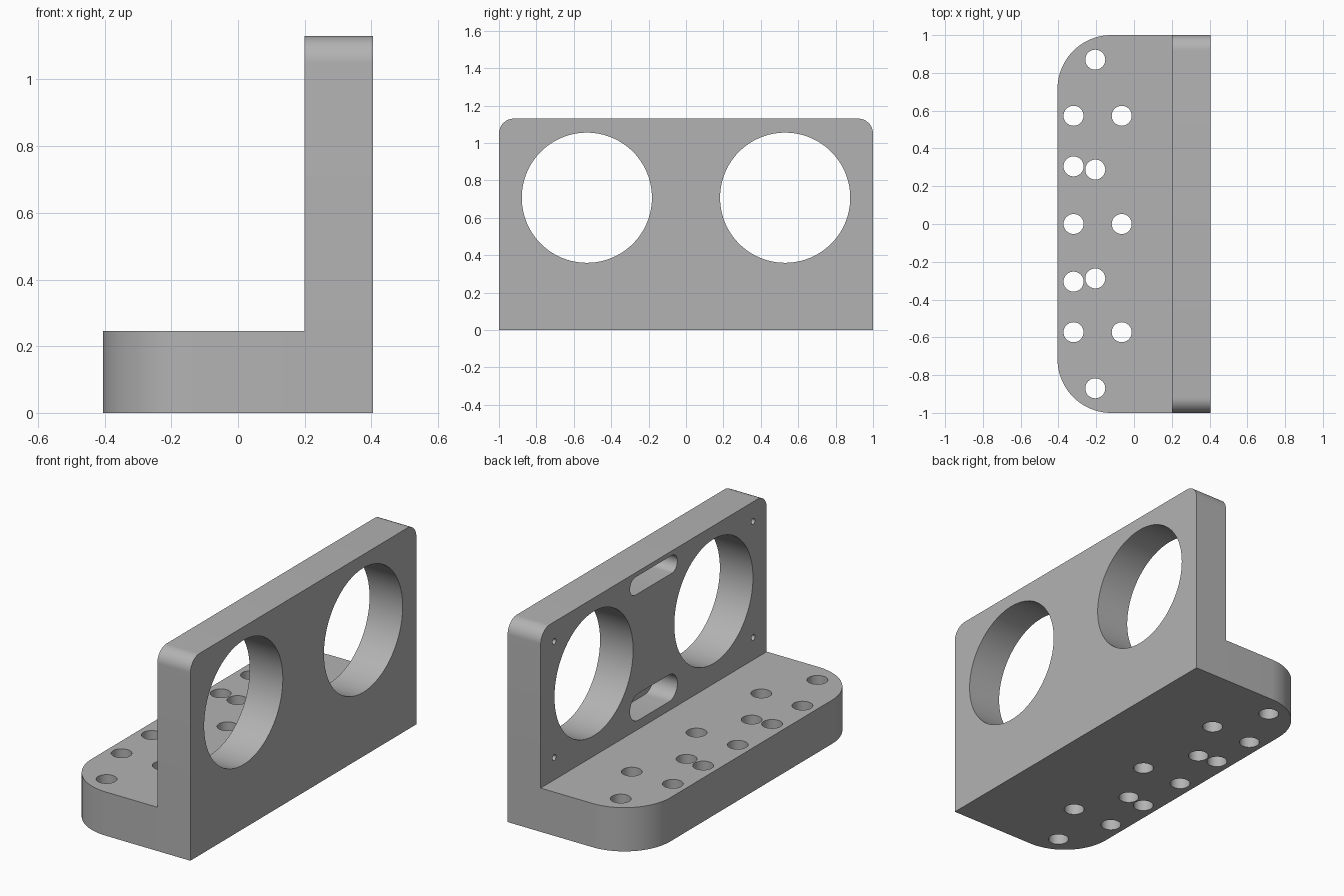
import bpy, bmesh, math
from mathutils import Matrix

cube = bpy.data.objects.get("Cube")
if cube:
    bpy.data.objects.remove(cube, do_unlink=True)

grey = bpy.data.materials.new("plain grey")
grey.use_nodes = True
colour = (0.45, 0.45, 0.45, 1)
grey.diffuse_color = colour
grey.node_tree.nodes["Principled BSDF"].inputs["Base Color"].default_value = colour

# Maps outline coordinates (u, v, depth) to (y, z, x) for wall features
WALL = Matrix(((0, 0, 1, 0), (1, 0, 0, 0), (0, 1, 0, 0), (0, 0, 0, 1)))
BASE = Matrix.Identity(4)


def arc(u, v, r, start, end, steps):
    return [(u + r * math.cos(math.radians(start + (end - start) * i / steps)),
             v + r * math.sin(math.radians(start + (end - start) * i / steps)))
            for i in range(steps + 1)]


def circle(u, v, r, steps=48):
    return arc(u, v, r, 0, 360, steps)[:-1]


def slot(u, v, half_length, r):
    e = half_length - r
    return arc(u + e, v, r, -90, 90, 16) + arc(u - e, v, r, 90, 270, 16)


def prism(bm, outline, low, high, frame):
    """Extrude a closed outline between two depths."""
    bottom = [bm.verts.new(frame @ Matrix.Translation((u, v, low)).translation) for u, v in outline]
    top = [bm.verts.new(frame @ Matrix.Translation((u, v, high)).translation) for u, v in outline]
    n = len(outline)
    bm.faces.new(bottom[::-1])
    bm.faces.new(top)
    for i in range(n):
        j = (i + 1) % n
        bm.faces.new((bottom[i], bottom[j], top[j], top[i]))


def build(name, prisms):
    bm = bmesh.new()
    for p in prisms:
        prism(bm, *p)
    bmesh.ops.recalc_face_normals(bm, faces=bm.faces)
    mesh = bpy.data.meshes.new(name)
    bm.to_mesh(mesh)
    bm.free()
    mesh.materials.append(grey)
    obj = bpy.data.objects.new(name, mesh)
    bpy.context.collection.objects.link(obj)
    return obj


X, INNER, BASE_TOP, TOP = 0.405, 0.2, 0.245, 1.13

# Base plate with two large rounded corners
R = 0.285
footprint = ([(X, -1), (X, 1)] + arc(-X + R, 1 - R, R, 90, 180, 24)
             + arc(-X + R, -1 + R, R, 180, 270, 24))
bracket = build("bracket", [(footprint, 0, BASE_TOP, BASE)])

# Upright wall with rounded top corners
r = 0.08
face = ([(-1, 0), (1, 0)] + arc(1 - r, TOP - r, r, 0, 90, 12)
        + arc(-1 + r, TOP - r, r, 90, 180, 12))
wall = build("upright_wall", [(face, INNER, X, WALL)])

# Wall cuts: two large openings, blind slots and small screw holes
cuts = []
for side in (-1, 1):
    cuts.append((circle(side * 0.53, 0.707, 0.348, 96), 0.1, 0.5, WALL))
    for z in (0.37, 1.02):
        cuts.append((circle(side * 0.88, z, 0.016, 16), 0.15, 0.3, WALL))
cuts.append((slot(0, 0.37, 0.21, 0.075), 0.15, 0.35, WALL))
cuts.append((slot(0, 1.055, 0.21, 0.05), 0.15, 0.35, WALL))

# Mounting holes through the base
holes = [(-0.32, 0), (-0.065, 0)]
for side in (-1, 1):
    holes += [(-0.32, side * 0.305), (-0.205, side * 0.288), (-0.32, side * 0.573),
              (-0.065, side * 0.573), (-0.205, side * 0.87)]
cuts += [(circle(x, y, 0.053, 32), -0.1, 0.4, BASE) for x, y in holes]
cutter = build("hole_cutter", cuts)

# Join the wall to the base, then cut the holes
for other, operation in ((wall, 'UNION'), (cutter, 'DIFFERENCE')):
    mod = bracket.modifiers.new(operation.title(), 'BOOLEAN')
    mod.operation = operation
    mod.solver = 'EXACT'
    mod.object = other
    bpy.ops.object.select_all(action='DESELECT')
    bracket.select_set(True)
    bpy.context.view_layer.objects.active = bracket
    bpy.ops.object.modifier_apply(modifier=mod.name)
    bpy.data.objects.remove(other, do_unlink=True)

bpy.ops.object.shade_smooth_by_angle(angle=math.radians(30))
